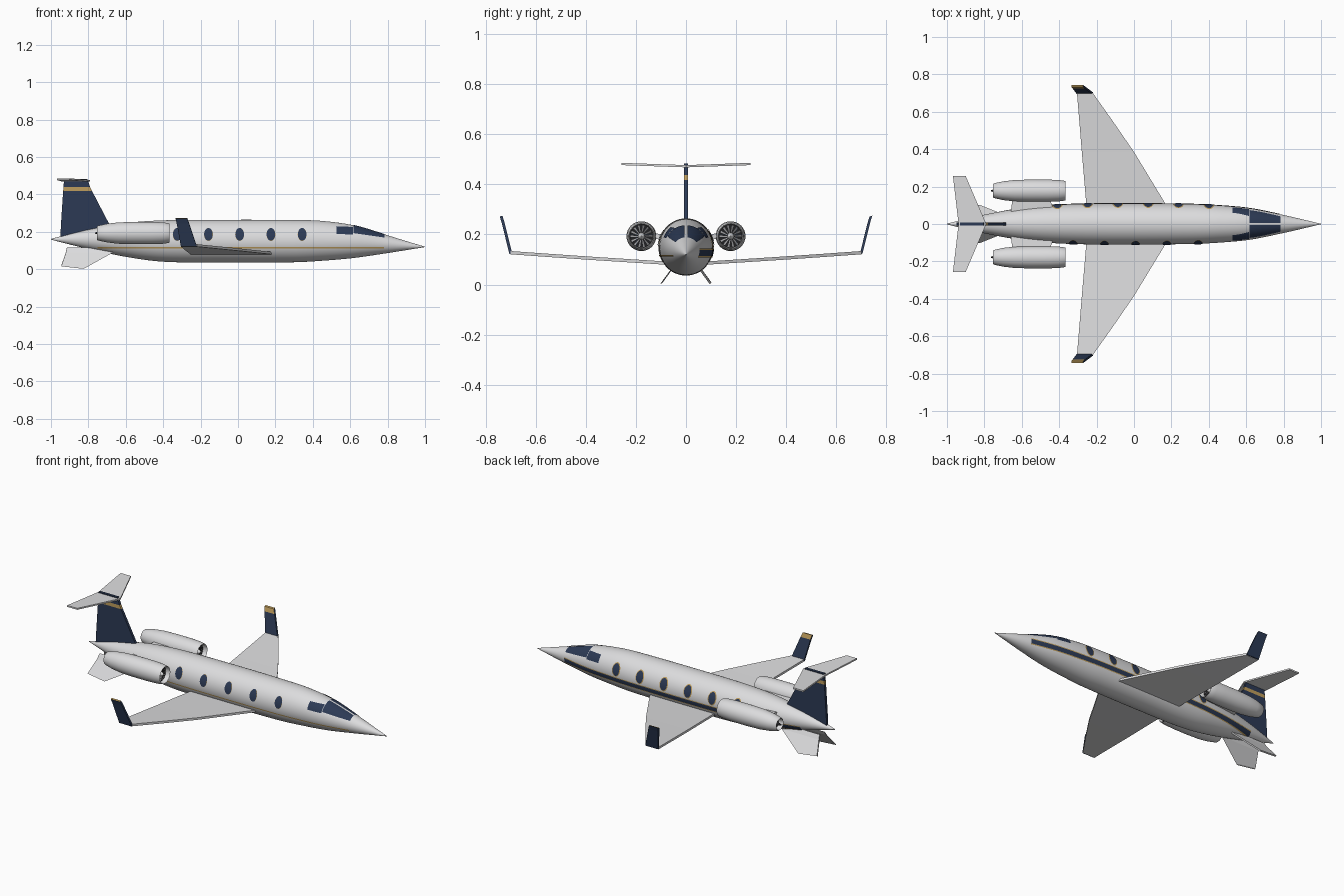
import bpy, bmesh, math
from mathutils import Vector

if "Cube" in bpy.data.objects:
    bpy.data.objects.remove(bpy.data.objects["Cube"])


def material(name, rgb):
    m = bpy.data.materials.new(name)
    m.use_nodes = True
    m.diffuse_color = (*rgb, 1)
    bsdf = m.node_tree.nodes["Principled BSDF"]
    bsdf.inputs["Base Color"].default_value = (*rgb, 1)
    bsdf.inputs["Roughness"].default_value = 0.5
    return m


WHITE = material("white paint", (0.72, 0.72, 0.73))
NAVY = material("navy blue", (0.025, 0.042, 0.09))
GOLD = material("gold", (0.52, 0.34, 0.11))
DARK = material("engine black", (0.015, 0.015, 0.017))
GREY = material("metal grey", (0.3, 0.3, 0.31))


def make(name, verts, faces, mats, smooth=False, ids=None, solid=True):
    mesh = bpy.data.meshes.new(name)
    mesh.from_pydata(verts, [], faces)
    for m in mats:
        mesh.materials.append(m)
    if ids:
        for p, i in zip(mesh.polygons, ids):
            p.material_index = i
    if solid:
        bm = bmesh.new()
        bm.from_mesh(mesh)
        bmesh.ops.remove_doubles(bm, verts=bm.verts, dist=1e-6)
        bmesh.ops.recalc_face_normals(bm, faces=bm.faces)
        bm.to_mesh(mesh)
        bm.free()
    ob = bpy.data.objects.new(name, mesh)
    bpy.context.collection.objects.link(ob)
    if smooth:
        bpy.ops.object.select_all(action="DESELECT")
        ob.select_set(True)
        bpy.context.view_layer.objects.active = ob
        bpy.ops.object.shade_smooth_by_angle(angle=math.radians(40))
    return ob


def loft(name, rings, mats, sides=32, smooth=True):
    """Skin elliptical rings (x, cy, cz, ry, rz) lying across the x axis."""
    verts, faces = [], []
    for x, cy, cz, ry, rz in rings:
        for k in range(sides):
            a = math.tau * k / sides
            verts.append((x, cy + ry * math.cos(a), cz + rz * math.sin(a)))
    for i in range(len(rings) - 1):
        for k in range(sides):
            n = (k + 1) % sides
            faces.append((i * sides + k, i * sides + n, (i + 1) * sides + n, (i + 1) * sides + k))
    faces.append(tuple(range(sides)))
    faces.append(tuple(range(len(verts) - sides, len(verts))))
    return make(name, verts, faces, mats, smooth)


def panel(name, sections, thick, mats, ids=None):
    """Slab through sections (front point, rear point), thickened along a vector."""
    t = Vector(thick) / 2
    verts, faces, mat_ids = [], [], []
    for f, r in sections:
        f, r = Vector(f), Vector(r)
        verts += [f + t, r + t, r - t, f - t]
    for i in range(len(sections) - 1):
        for k in range(4):
            n = (k + 1) % 4
            faces.append((4 * i + k, 4 * i + n, 4 * i + 4 + n, 4 * i + 4 + k))
            mat_ids.append(ids[i] if ids else 0)
    last = len(verts) - 4
    faces += [(0, 1, 2, 3), (last, last + 1, last + 2, last + 3)]
    mat_ids += [mat_ids[0], mat_ids[-1]]
    return make(name, verts, faces, mats, ids=mat_ids)


# Fuselage stations: x, half width, bottom, top
STATIONS = [(-1, 0.002, 0.158, 0.162), (-0.9, 0.027, 0.132, 0.188), (-0.8, 0.05, 0.108, 0.212),
            (-0.6, 0.086, 0.066, 0.247), (-0.4, 0.104, 0.04, 0.261), (-0.1, 0.11, 0.036, 0.264),
            (0.3, 0.107, 0.037, 0.263), (0.45, 0.1, 0.045, 0.258), (0.62, 0.084, 0.06, 0.234),
            (0.8, 0.048, 0.086, 0.181), (0.9, 0.025, 0.102, 0.15), (1, 0.001, 0.118, 0.12)]


def hull(x):
    """Half width, centre height and half height, by smooth interpolation."""
    i = max(j for j in range(len(STATIONS) - 1) if STATIONS[j][0] <= x)
    a, b = STATIONS[i], STATIONS[i + 1]
    p, q = STATIONS[max(i - 1, 0)], STATIONS[min(i + 2, len(STATIONS) - 1)]
    d = b[0] - a[0]
    t = (x - a[0]) / d
    out = []
    for k in (1, 2, 3):
        m0 = (b[k] - p[k]) / (b[0] - p[0]) * d
        m1 = (q[k] - a[k]) / (q[0] - a[0]) * d
        out.append((2 * t**3 - 3 * t**2 + 1) * a[k] + (t**3 - 2 * t**2 + t) * m0
                   + (3 * t**2 - 2 * t**3) * b[k] + (t**3 - t**2) * m1)
    w, lo, hi = out
    return w, (lo + hi) / 2, (hi - lo) / 2


rings = []
for i in range(81):
    x = -1 + i / 40
    w, c, h = hull(min(x, 0.99999))
    rings.append((x, 0, c, w, h))
loft("fuselage", rings, [WHITE], sides=48)


def skin(name, point, side, mat, nu, nv, lift=0.002):
    """Thin plate on the hull; point(u, v) gives x and the height z there."""
    verts, faces = [], []
    for i in range(nu + 1):
        for j in range(nv + 1):
            x, z = point(i / nu, j / nv)
            w, c, h = hull(x)
            a = math.asin(max(-1, min(1, (z - c) / h)))
            verts.append((x, side * (w + lift) * math.cos(a), c + (h + lift) * math.sin(a)))
    for i in range(nu):
        for j in range(nv):
            k = i * (nv + 1) + j
            f = (k, k + nv + 1, k + nv + 2, k + 1)
            faces.append(f if side < 0 else f[::-1])
    return make(name, verts, faces, [mat], solid=False)


def band(name, side, mat, x0, x1, z0, z1, lift=0.002):
    skin(name, lambda u, v: (x0 + (x1 - x0) * u, z0 + (z1 - z0) * v), side, mat, 60, 3, lift)


def oval(name, side, mat, cx, cz, rx, rz, lift):
    def point(u, v):
        a = math.pi * (v - 0.5)
        return cx + rx * math.cos(a) * (2 * u - 1), cz + rz * math.sin(a)
    skin(name, point, side, mat, 6, 12, lift)


def windscreen(u, v):
    x = 0.617 + 0.165 * u
    w, c, h = hull(x)
    top = math.acos(0.005 / w)
    low = math.asin((0.192 - 0.024 * u - c) / h)
    return x, c + h * math.sin(low + (top - low) * v)


# Side stripes
band("right_gold_stripe", -1, GOLD, -0.75, 0.78, 0.112, 0.119)
band("left_navy_stripe", 1, NAVY, -0.8, 0.78, 0.114, 0.138)
band("left_gold_stripe_upper", 1, GOLD, -0.8, 0.78, 0.138, 0.143)
band("left_gold_stripe_lower", 1, GOLD, -0.8, 0.78, 0.109, 0.114)

# Cabin windows and cockpit glass
for side, label, count, first, rim in ((-1, "right", 5, -0.325, 0.001), (1, "left", 6, -0.41, 0.005)):
    for i in range(count):
        cx = first + i * (0.167 if side < 0 else 0.162)
        oval(f"{label}_window_rim_{i}", side, GOLD, cx, 0.185, 0.023 + rim, 0.033 + rim, 0.002)
        oval(f"{label}_window_{i}", side, NAVY, cx, 0.185, 0.023, 0.033, 0.0035)
    skin(f"{label}_windscreen", windscreen, side, NAVY, 14, 12)
    skin(f"{label}_cockpit_window", lambda u, v: (0.527 + 0.087 * u, 0.188 + 0.04 * v - 0.004 * u),
         side, NAVY, 8, 6)

# Paired parts
for s, label in ((-1, "right"), (1, "left")):
    def sec(le, te, y, z):
        return (le, s * y, z), (te, s * y, z)

    # Wing and winglet
    panel(f"{label}_wing", [sec(0.21, -0.25, 0.03, 0.081), sec(0.17, -0.255, 0.105, 0.087),
                            sec(0.0, -0.279, 0.385, 0.105), sec(-0.11, -0.292, 0.545, 0.116),
                            sec(-0.22, -0.305, 0.7, 0.127)], (0, 0, 0.013), [WHITE])
    tip = panel(f"{label}_winglet", [sec(-0.22, -0.305, 0.699, 0.122), sec(-0.262, -0.328, 0.73, 0.247),
                                     sec(-0.272, -0.334, 0.738, 0.273)],
                (0, 0.011, 0.003), [NAVY, GOLD])
    for p in tip.data.polygons:
        if p.center.z > 0.25 and (p.normal.y * s < -0.5 or p.normal.z > 0.7):
            p.material_index = 1

    # Engine nacelle with open intake and exhaust
    cy, cz = s * 0.178, 0.193
    shape = [(-0.72, 0.026), (-0.755, 0.034), (-0.75, 0.039), (-0.7, 0.05), (-0.64, 0.057), (-0.56, 0.0595),
             (-0.46, 0.0595), (-0.4, 0.057), (-0.372, 0.053), (-0.365, 0.05), (-0.37, 0.047), (-0.4, 0.046)]
    loft(f"{label}_nacelle", [(x, cy, cz, r, r) for x, r in shape], [WHITE])
    for part, x, r, mat in (("intake", -0.396, 0.0465, DARK), ("exhaust", -0.725, 0.029, DARK)):
        loft(f"{label}_{part}", [(x - 0.003, cy, cz, r, r), (x + 0.003, cy, cz, r, r)], [mat])
    loft(f"{label}_spinner", [(-0.394, cy, cz, 0.014, 0.014), (-0.382, cy, cz, 0.01, 0.01),
                              (-0.374, cy, cz, 0.002, 0.002)], [WHITE], sides=16)
    loft(f"{label}_exhaust_cone", [(-0.72, cy, cz, 0.016, 0.016), (-0.765, cy, cz, 0.003, 0.003)],
         [DARK], sides=16)

    # Fan blades
    verts, faces = [], []
    for k in range(14):
        for r, da, x in ((0.012, 0, -0.392), (0.044, -0.06, -0.392), (0.044, 0.1, -0.389), (0.012, 0.2, -0.389)):
            a = math.tau * k / 14 + da
            verts.append((x, cy + r * math.cos(a), cz + r * math.sin(a)))
        faces.append((4 * k, 4 * k + 1, 4 * k + 2, 4 * k + 3))
    make(f"{label}_fan_blades", verts, faces, [GREY], solid=False)

    # Engine pylon
    panel(f"{label}_pylon", [sec(-0.42, -0.66, 0.05, 0.188), sec(-0.45, -0.65, 0.135, 0.193)],
          (0, 0, 0.022), [WHITE])

    # Ventral fin
    panel(f"{label}_ventral_fin", [sec(-0.65, -0.915, 0.022, 0.115), sec(-0.67, -0.92, 0.036, 0.09),
                                   ((-0.825, s * 0.098, 0.004), (-0.945, s * 0.09, 0.017))],
          (0, 0.008, 0.004), [WHITE])

# Tail fin with gold band
panel("tail_fin", [((-0.66, 0, 0.19), (-0.95, 0, 0.17)), ((-0.692, 0, 0.248), (-0.946, 0, 0.248)),
                   ((-0.78, 0, 0.417), (-0.935, 0, 0.417)), ((-0.79, 0, 0.438), (-0.933, 0, 0.438)),
                   ((-0.805, 0, 0.482), (-0.93, 0, 0.482))],
      (0, 0.016, 0), [NAVY, GOLD], ids=[0, 0, 1, 0])

# Tailplane
panel("tailplane", [((-0.9, -0.257, 0.481), (-0.968, -0.257, 0.481)), ((-0.79, 0, 0.472), (-0.938, 0, 0.472)),
                    ((-0.9, 0.257, 0.481), (-0.968, 0.257, 0.481))], (0, 0, 0.009), [WHITE])
